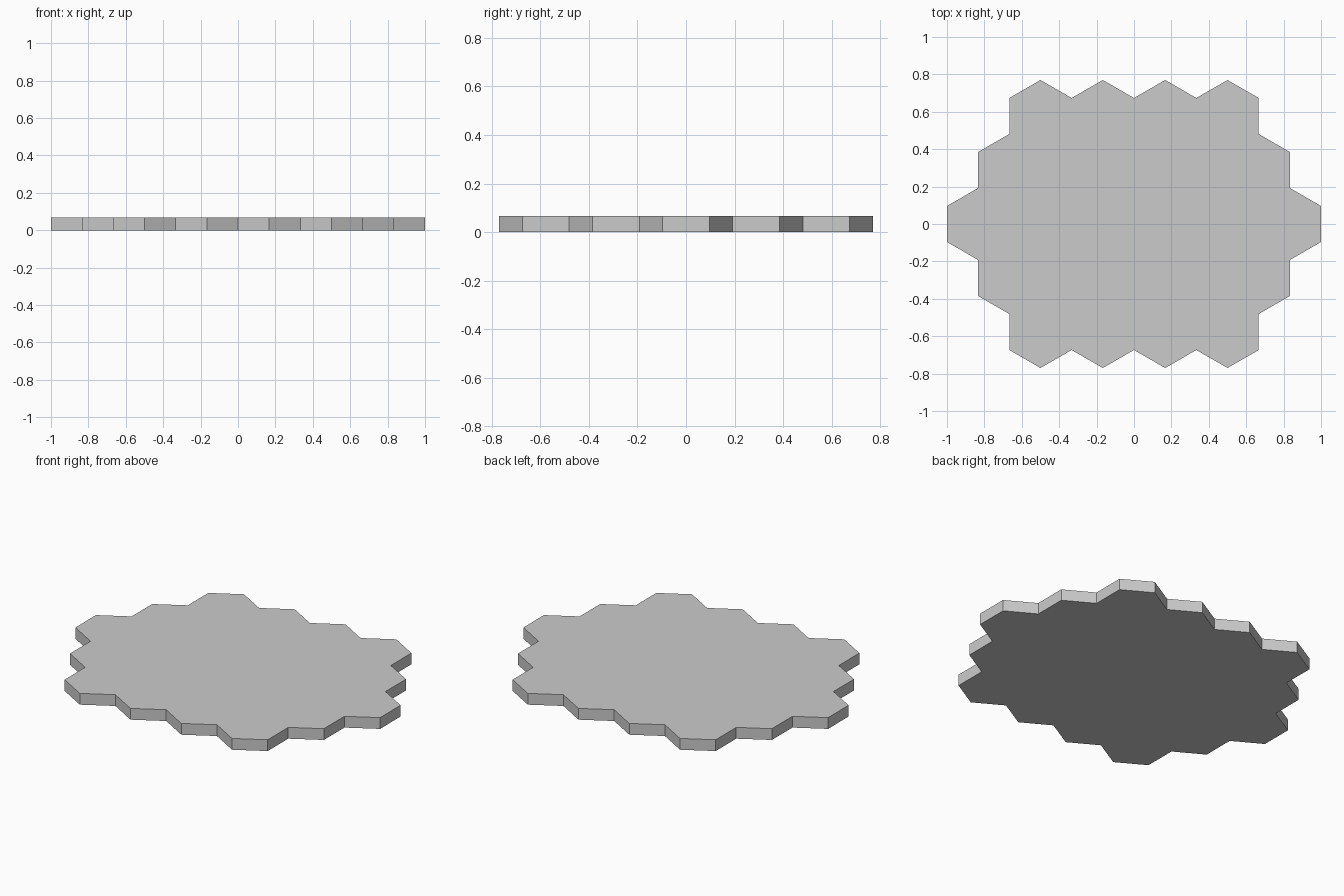
import bpy, bmesh, math

if "Cube" in bpy.data.objects:
    bpy.data.objects.remove(bpy.data.objects["Cube"])

PITCH = 1 / 3                    # hexagon width across flats
RADIUS = PITCH / math.sqrt(3)    # hexagon centre to corner
ROW_STEP = 1.5 * RADIUS
THICKNESS = 0.067

bm = bmesh.new()

# honeycomb of pointy-topped hexagons: rows of 4, 5, 6, 5, 4
for row in range(-2, 3):
    count = 6 - abs(row)
    for i in range(count):
        cx = (i - (count - 1) / 2) * PITCH
        cy = row * ROW_STEP
        corners = [math.radians(30 + 60 * k) for k in range(6)]
        bm.faces.new([bm.verts.new((cx + RADIUS * math.cos(a),
                                    cy + RADIUS * math.sin(a), 0))
                      for a in corners])

# weld the cells into a single flat outline
bmesh.ops.remove_doubles(bm, verts=bm.verts[:], dist=0.001)
bmesh.ops.dissolve_faces(bm, faces=bm.faces[:], use_verts=False)
loose = [v for v in bm.verts if not v.link_faces]
bmesh.ops.delete(bm, geom=loose, context='VERTS')

# thicken the outline into a plate
result = bmesh.ops.extrude_face_region(bm, geom=bm.faces[:], use_keep_orig=True)
top = [g for g in result['geom'] if isinstance(g, bmesh.types.BMVert)]
bmesh.ops.translate(bm, verts=top, vec=(0, 0, THICKNESS))
bmesh.ops.recalc_face_normals(bm, faces=bm.faces[:])

mesh = bpy.data.meshes.new("honeycomb_plate")
bm.to_mesh(mesh)
bm.free()
plate = bpy.data.objects.new("honeycomb_plate", mesh)
bpy.context.collection.objects.link(plate)
